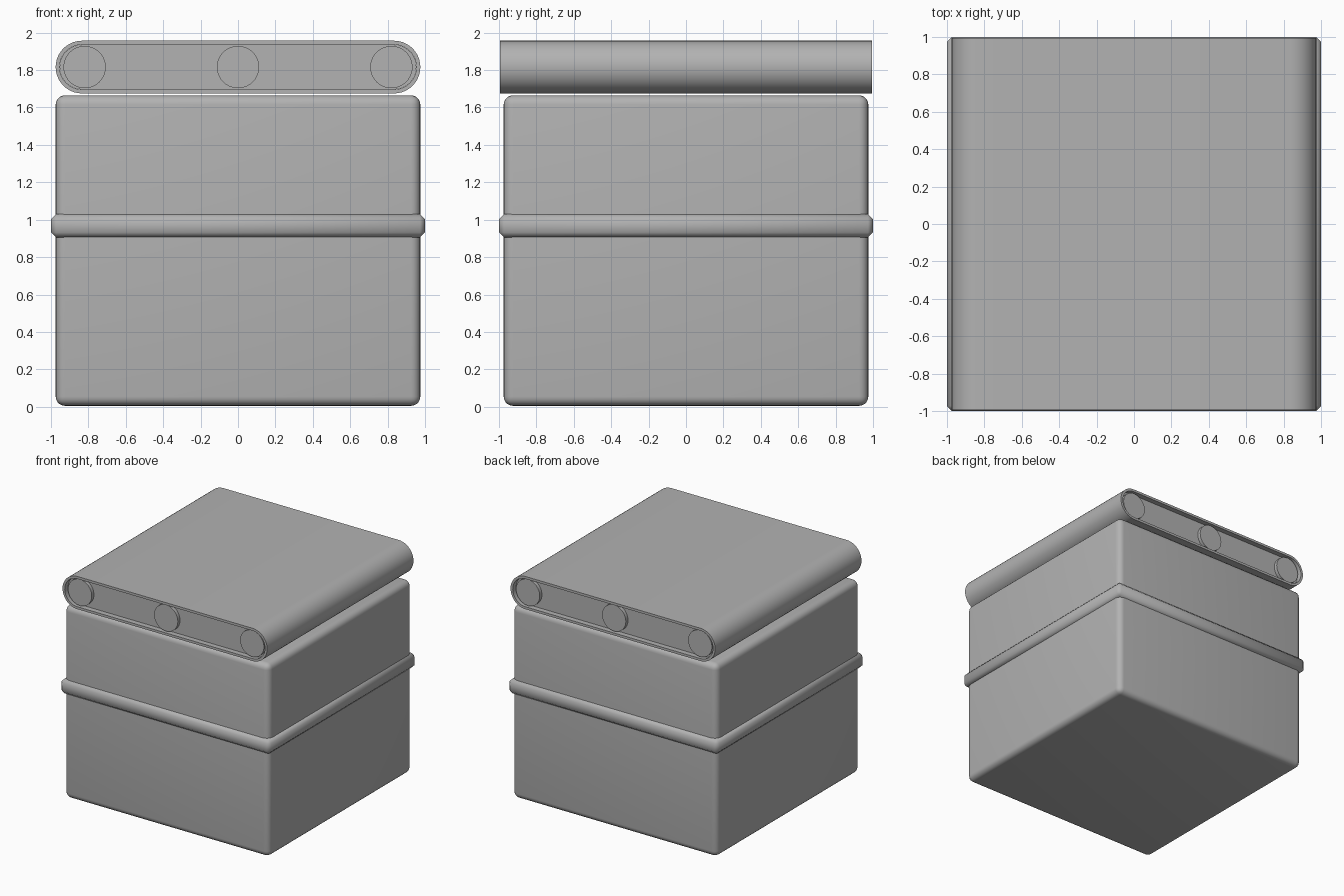
import bpy, bmesh
from math import pi, sin, cos, radians

if "Cube" in bpy.data.objects:
    bpy.data.objects.remove(bpy.data.objects["Cube"])

ZC, HALF = 1.816, 0.834   # conveyor axis height, half distance between end arc centres

grey = bpy.data.materials.new("mid_grey")
grey.diffuse_color = (0.446, 0.446, 0.446, 1)
grey.use_nodes = True
grey.node_tree.nodes["Principled BSDF"].inputs["Base Color"].default_value = grey.diffuse_color


def finish(name, bm, bevel=0, segments=3, angle=35):
    bmesh.ops.recalc_face_normals(bm, faces=bm.faces)
    mesh = bpy.data.meshes.new(name)
    bm.to_mesh(mesh)
    bm.free()
    mesh.materials.append(grey)
    ob = bpy.data.objects.new(name, mesh)
    bpy.context.collection.objects.link(ob)
    bpy.ops.object.select_all(action='DESELECT')
    ob.select_set(True)
    bpy.context.view_layer.objects.active = ob
    if bevel:
        mod = ob.modifiers.new("bevel", 'BEVEL')
        mod.width, mod.segments = bevel, segments
        bpy.ops.object.modifier_apply(modifier=mod.name)
    bpy.ops.object.shade_smooth_by_angle(angle=radians(angle))
    return ob


def box(name, half, z0, z1, bevel, segments, angle=35):
    bm = bmesh.new()
    bmesh.ops.create_cube(bm, size=1)
    for v in bm.verts:
        v.co = (v.co.x * 2 * half, v.co.y * 2 * half, z0 + (v.co.z + 0.5) * (z1 - z0))
    return finish(name, bm, bevel, segments, angle)


def stadium(r, n=20):
    pts = []
    for cx, start in ((HALF, -pi / 2), (-HALF, pi / 2)):
        for i in range(n + 1):
            a = start + pi * i / n
            pts.append((cx + r * cos(a), ZC + r * sin(a)))
    return pts


def circle(cx, r, n=40):
    return [(cx + r * cos(2 * pi * i / n), ZC + r * sin(2 * pi * i / n)) for i in range(n)]


def extrude_y(name, outline, half_y, hole=None):
    """Extrude an x-z outline along y; capped, or a tube if a hole outline is given."""
    bm = bmesh.new()
    loops = [[bm.verts.new((x, y, z)) for x, z in pts]
             for pts in (outline, hole) if pts for y in (-half_y, half_y)]

    def bridge(a, b):
        for i in range(len(a)):
            j = (i + 1) % len(a)
            bm.faces.new((a[i], a[j], b[j], b[i]))

    bridge(loops[0], loops[1])
    if hole:
        bridge(loops[2], loops[3])
        bridge(loops[0], loops[2])
        bridge(loops[1], loops[3])
    else:
        bm.faces.new(loops[0])
        bm.faces.new(loops[1])
    return finish(name, bm)


# Base housing and the raised chamfered band around it
box("body", 0.975, 0.005, 1.665, 0.05, 5)
box("middle_band", 1.0, 0.905, 1.03, 0.027, 1, angle=60)

# Conveyor: belt loop, recessed inner panel and three rollers
extrude_y("belt", stadium(0.141), 0.995, stadium(0.120))
extrude_y("inner_panel", stadium(0.1195), 0.95)
for label, x in (("left", -0.82), ("middle", 0), ("right", 0.82)):
    extrude_y(label + "_roller", circle(x, 0.113), 0.98)
